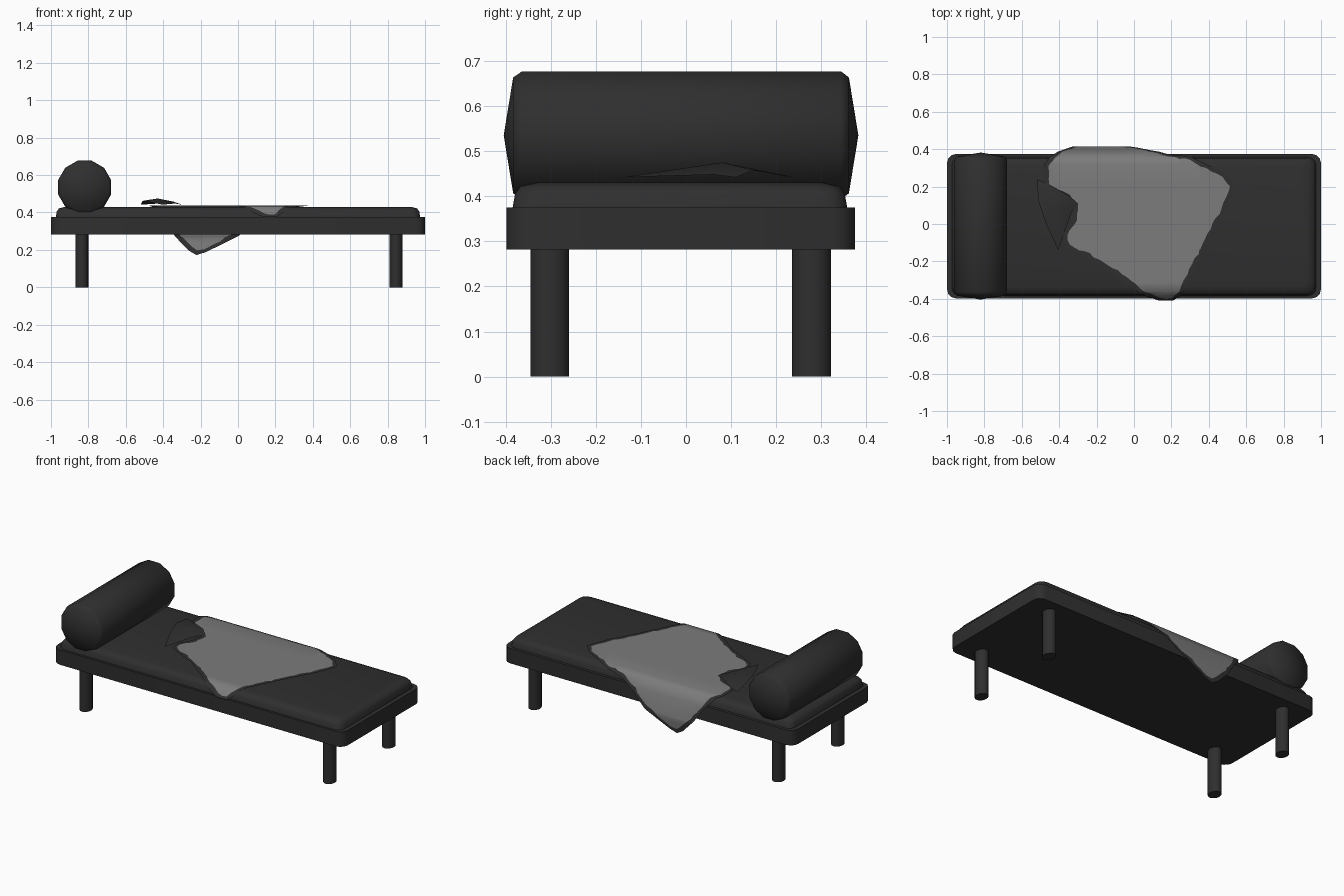
import bpy, bmesh, math, random
from mathutils import Vector

if "Cube" in bpy.data.objects:
    bpy.data.objects.remove(bpy.data.objects["Cube"])

random.seed(4)


def material(name, rgb):
    m = bpy.data.materials.new(name)
    m.diffuse_color = (*rgb, 1)
    m.use_nodes = True
    m.node_tree.nodes["Principled BSDF"].inputs["Base Color"].default_value = m.diffuse_color
    return m


DARK = material("charcoal", (0.028, 0.028, 0.028))
GRAY = material("mid gray", (0.2, 0.2, 0.2))


def finish(bm, name, mats=(DARK,), angle=40):
    mesh = bpy.data.meshes.new(name)
    bm.to_mesh(mesh)
    bm.free()
    for m in mats:
        mesh.materials.append(m)
    ob = bpy.data.objects.new(name, mesh)
    bpy.context.collection.objects.link(ob)
    bpy.ops.object.select_all(action='DESELECT')
    ob.select_set(True)
    bpy.context.view_layer.objects.active = ob
    bpy.ops.object.shade_smooth_by_angle(angle=math.radians(angle))
    return ob


def rounded_slab(name, x, y0, y1, radius, layers):
    """Stack of rounded rectangles; layers = (z, inset)."""
    bm = bmesh.new()
    rings = []
    for z, inset in layers:
        ring = []
        for i, (sx, cy, s) in enumerate([(1, y1, 1), (-1, y1, 1), (-1, y0, -1), (1, y0, -1)]):
            for k in range(4):
                a = math.pi / 2 * (i + k / 3)
                ring.append(bm.verts.new((sx * (x - inset - radius) + radius * math.cos(a),
                                          cy - s * (inset + radius) + radius * math.sin(a), z)))
        rings.append(ring)
    bm.faces.new(rings[0][::-1])
    bm.faces.new(rings[-1])
    for a, b in zip(rings, rings[1:]):
        for i in range(len(a)):
            j = (i + 1) % len(a)
            bm.faces.new((a[i], a[j], b[j], b[i]))
    return finish(bm, name)


# Frame and thin mattress
rounded_slab("frame", 1.0, -0.398, 0.375, 0.05, [(0.282, 0), (0.375, 0)])
rounded_slab("mattress", 0.975, -0.385, 0.358, 0.045,
             [(0.37, 0), (0.405, 0.006), (0.422, 0.018), (0.43, 0.05)])

# Legs, slightly oval
for sx, xn in ((-0.835, "left"), (0.845, "right")):
    for sy, yn in ((-0.302, "front"), (0.278, "back")):
        bm = bmesh.new()
        bmesh.ops.create_cone(bm, cap_ends=True, segments=16, radius1=1, radius2=1, depth=0.29)
        bmesh.ops.scale(bm, vec=(0.035, 0.043, 1), verts=bm.verts)
        bmesh.ops.translate(bm, vec=(sx, sy, 0.145), verts=bm.verts)
        finish(bm, f"{yn}_{xn}_leg")

# Bolster with softly coned ends
bm = bmesh.new()
N = 12
profile = [(-0.383, 0.133), (-0.363, 0.147), (0.343, 0.147), (0.361, 0.133)]
rings = [[bm.verts.new((-0.82 + r * math.cos(2 * math.pi * (k + 0.5) / N), y,
                        0.535 + r * math.sin(2 * math.pi * (k + 0.5) / N)))
          for k in range(N)] for y, r in profile]
tips = [bm.verts.new((-0.82, y, 0.535)) for y in (-0.404, 0.382)]
for k in range(N):
    j = (k + 1) % N
    for a, b in zip(rings, rings[1:]):
        bm.faces.new((a[k], b[k], b[j], a[j]))
    bm.faces.new((tips[0], rings[0][k], rings[0][j]))
    bm.faces.new((tips[1], rings[-1][j], rings[-1][k]))
bmesh.ops.recalc_face_normals(bm, faces=bm.faces)
finish(bm, "bolster", angle=50)

# Throw: flat outline (x, length across the bed), draped over both edges
outline = [(-.46, .24), (-.46, .31), (-.42, .37), (-.38, .42), (-.32, .51), (-.25, .585),
           (-.22, .605), (-.18, .59), (-.01, .505), (.08, .43), (.16, .38), (.30, .34),
           (.47, .25), (.515, .20), (.47, .08), (.38, -.08), (.30, -.24), (.24, -.36),
           (.20, -.41), (.14, -.41), (.03, -.34), (-.16, -.20), (-.345, -.11),
           (-.355, -.06), (-.31, .02), (-.30, .11), (-.345, .155), (-.44, .19)]
# drape path: (length, y, z)
drape = [(-.46, -.42, .352), (-.44, -.414, .37), (-.395, -.39, .402), (-.36, -.362, .432),
         (-.32, -.32, .438), (.32, .32, .438), (.36, .357, .428), (.422, .387, .374),
         (.535, .414, .262), (.66, .402, .14)]


def drop(s):
    for (a, ya, za), (b, yb, zb) in zip(drape, drape[1:]):
        if s <= b:
            t = (s - a) / (b - a)
            return ya + t * (yb - ya), za + t * (zb - za)
    return drape[-1][1:]


pts = []
for i, p in enumerate(outline):
    p, q = Vector(p), Vector(outline[(i + 1) % len(outline)])
    n = max(1, round((q - p).length / 0.03))
    pts += [p.lerp(q, k / n) for k in range(n)]
bm = bmesh.new()
inner, outer = [], []
for i, p in enumerate(pts):
    d = (pts((i + 1) % len(pts)) if callable(pts) else pts[(i + 1) % len(pts)]) - pts[i - 1]
    normal = Vector((-d.y, d.x)).normalized()
    a, b = p + normal * random.uniform(-.007, .006), p + normal * 0.022
    inner.append(bm.verts.new((a.x, a.y, 0)))
    outer.append(bm.verts.new((b.x, b.y, 0)))
bm.faces.new(inner[::-1]).material_index = 1
for i in range(len(pts)):
    j = (i + 1) % len(pts)
    bm.faces.new((inner[i], inner[j], outer[j], outer[i]))
bmesh.ops.triangulate(bm, faces=bm.faces[:])
for s in [d[0] for d in drape] + [-.2, -.1, 0, .1, .2]:
    bmesh.ops.bisect_plane(bm, geom=bm.verts[:] + bm.edges[:] + bm.faces[:],
                           plane_co=(0, s, 0), plane_no=(0, 1, 0))
for v in bm.verts:
    y, z = drop(v.co.y)
    v.co.y, v.co.z = y, z
bmesh.ops.recalc_face_normals(bm, faces=bm.faces)
finish(bm, "throw", (DARK, GRAY), 60)

# Folded-over corner of the throw, dark underside showing
bm = bmesh.new()
rim = [(-.52, .24, .442), (-.51, .12, .462), (-.47, .0, .455), (-.405, -.14, .442),
       (-.335, .06, .448), (-.30, .11, .442), (-.345, .15, .458), (-.45, .21, .446)]
vs = [bm.verts.new(p) for p in rim]
peak = bm.verts.new((-.43, .08, .475))
for i in range(len(vs)):
    bm.faces.new((vs[i], vs[(i + 1) % len(vs)], peak))
finish(bm, "throw_folded_corner", angle=30)
